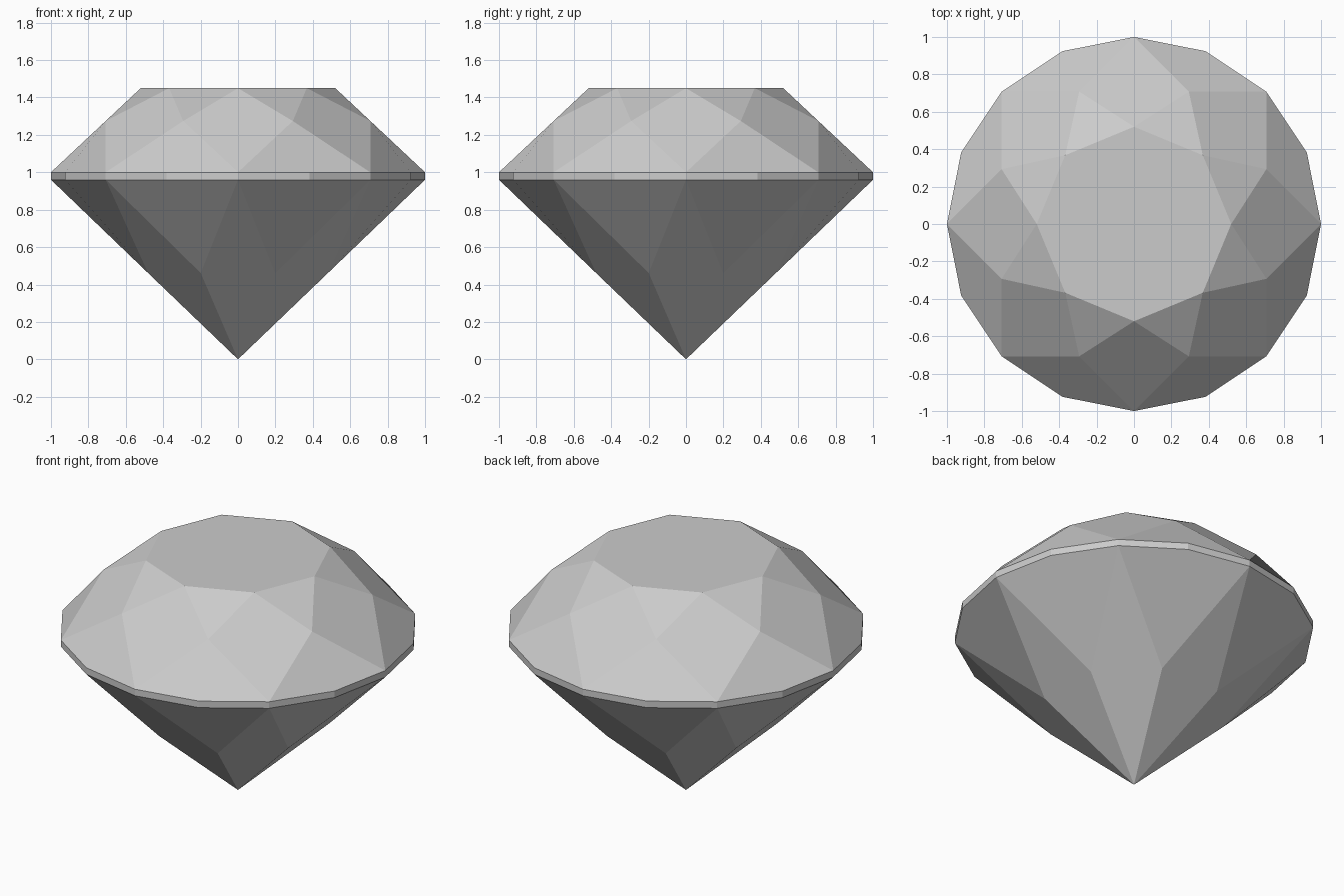
import bpy
import bmesh
from math import cos, sin, pi

cube = bpy.data.objects.get("Cube")
if cube:
    bpy.data.objects.remove(cube, do_unlink=True)

SIDES = 16
GIRDLE_TOP, GIRDLE_BOTTOM, TABLE_Z = 1.0, 0.96, 1.45
TABLE_R = 0.52
CROWN_R, CROWN_Z = 0.766, 1.274
PAVILION_R, PAVILION_Z = 0.52, 0.461

grey = bpy.data.materials.new("gem_grey")
grey.use_nodes = True
colour = (0.6, 0.6, 0.6, 1.0)
grey.diffuse_color = colour
grey.node_tree.nodes["Principled BSDF"].inputs["Base Color"].default_value = colour

bm = bmesh.new()


def ring(radius, z, start=0, step=1):
    """Points on a circle, at every step-th sixteenth of a turn."""
    angles = [2 * pi * i / SIDES for i in range(start, SIDES, step)]
    return [bm.verts.new((radius * cos(a), radius * sin(a), z)) for a in angles]


table = ring(TABLE_R, TABLE_Z, 0, 2)
crown = ring(CROWN_R, CROWN_Z, 1, 2)
upper = ring(1, GIRDLE_TOP)
lower = ring(1, GIRDLE_BOTTOM)
pavilion = ring(PAVILION_R, PAVILION_Z, 1, 2)
tip = bm.verts.new((0, 0, 0))

# Flat table on top
bm.faces.new(table)

# Thin girdle band
for i in range(SIDES):
    j = (i + 1) % SIDES
    bm.faces.new((lower[i], lower[j], upper[j], upper[i]))

for k in range(SIDES // 2):
    n = (k + 1) % (SIDES // 2)
    a, b, c = 2 * k, 2 * k + 1, 2 * n
    # Crown: star triangle, kite and girdle facet
    bm.faces.new((table[k], crown[k], table[n]))
    bm.faces.new((table[k], crown[k - 1], upper[a], crown[k]))
    bm.faces.new((crown[k], upper[a], upper[b], upper[c]))
    # Pavilion: long kite and girdle facet
    bm.faces.new((tip, pavilion[k], lower[a], pavilion[k - 1]))
    bm.faces.new((pavilion[k], lower[c], lower[b], lower[a]))

bmesh.ops.recalc_face_normals(bm, faces=bm.faces)
mesh = bpy.data.meshes.new("gem")
bm.to_mesh(mesh)
bm.free()
mesh.materials.append(grey)
gem = bpy.data.objects.new("gem", mesh)
bpy.context.collection.objects.link(gem)
